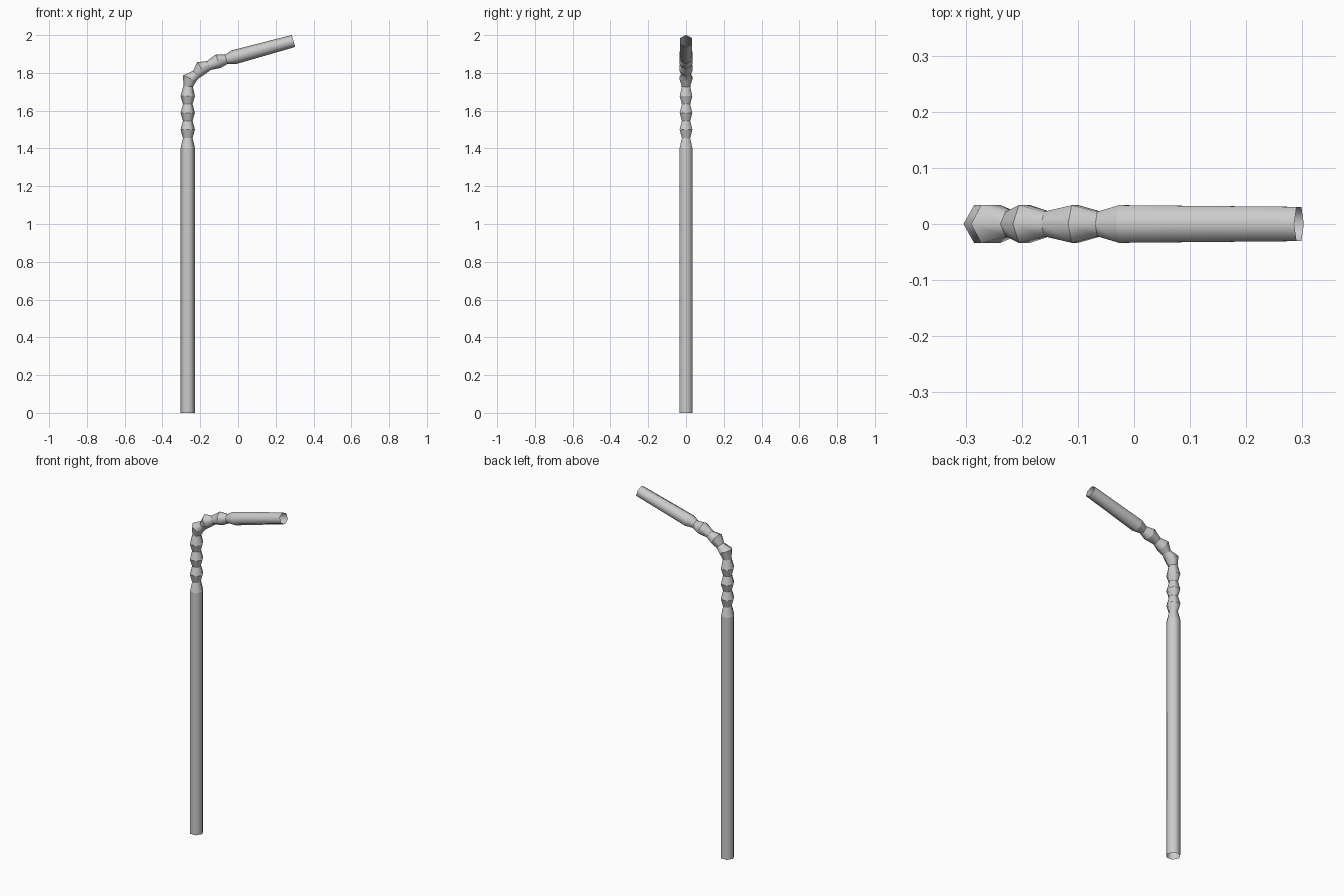
import bpy, bmesh, math

if "Cube" in bpy.data.objects:
    bpy.data.objects.remove(bpy.data.objects["Cube"])

SIDES = 6
WIDE, NARROW, TIP = (0.038, 0.0335), (0.0255, 0.022), (0.033, 0.0305)

# Centreline rings: x, z, tilt from vertical (degrees), (in-plane, sideways) half sizes
X = -0.266
rings = [(X, 0, 0, WIDE), (X, 1.402, 0, WIDE), (X, 1.455, 0, NARROW)]
for z in (1.50, 1.588, 1.677):                     # straight bellows
    rings += [(X, z, 0, WIDE), (X, z + 0.046, 0, NARROW)]
rings[-1] = (X + 0.002, 1.728, 4, NARROW)
rings += [                                         # bent bellows
    (-0.255, 1.772, 22, WIDE), (-0.220, 1.793, 45, NARROW),
    (-0.195, 1.825, 57, WIDE), (-0.155, 1.839, 66, NARROW),
    (-0.105, 1.862, 71, WIDE), (-0.062, 1.872, 74, NARROW),
    (-0.022, 1.883, 74.7, WIDE), (0.294, 1.969, 74.7, TIP)]

# Open hexagonal tube swept through the rings
bm = bmesh.new()
loops = []
for x, z, tilt, (a, b) in rings:
    t = math.radians(tilt)
    loop = []
    for i in range(SIDES):
        ang = 2 * math.pi * i / SIDES
        u, v = a * math.cos(ang), b / math.sin(math.pi / 3) * math.sin(ang)
        loop.append(bm.verts.new((x + u * math.cos(t), v, z - u * math.sin(t))))
    loops.append(loop)
for lo, hi in zip(loops, loops[1:]):
    for i in range(SIDES):
        j = (i + 1) % SIDES
        bm.faces.new((lo[i], lo[j], hi[j], hi[i])).smooth = True

# Crisp creases around every bellows ring
for loop in loops:
    for i in range(SIDES):
        bm.edges.get((loop[i], loop[(i + 1) % SIDES])).smooth = False

mesh = bpy.data.meshes.new("bendy_straw")
bm.to_mesh(mesh)
bm.free()
bpy.context.collection.objects.link(bpy.data.objects.new("bendy_straw", mesh))
